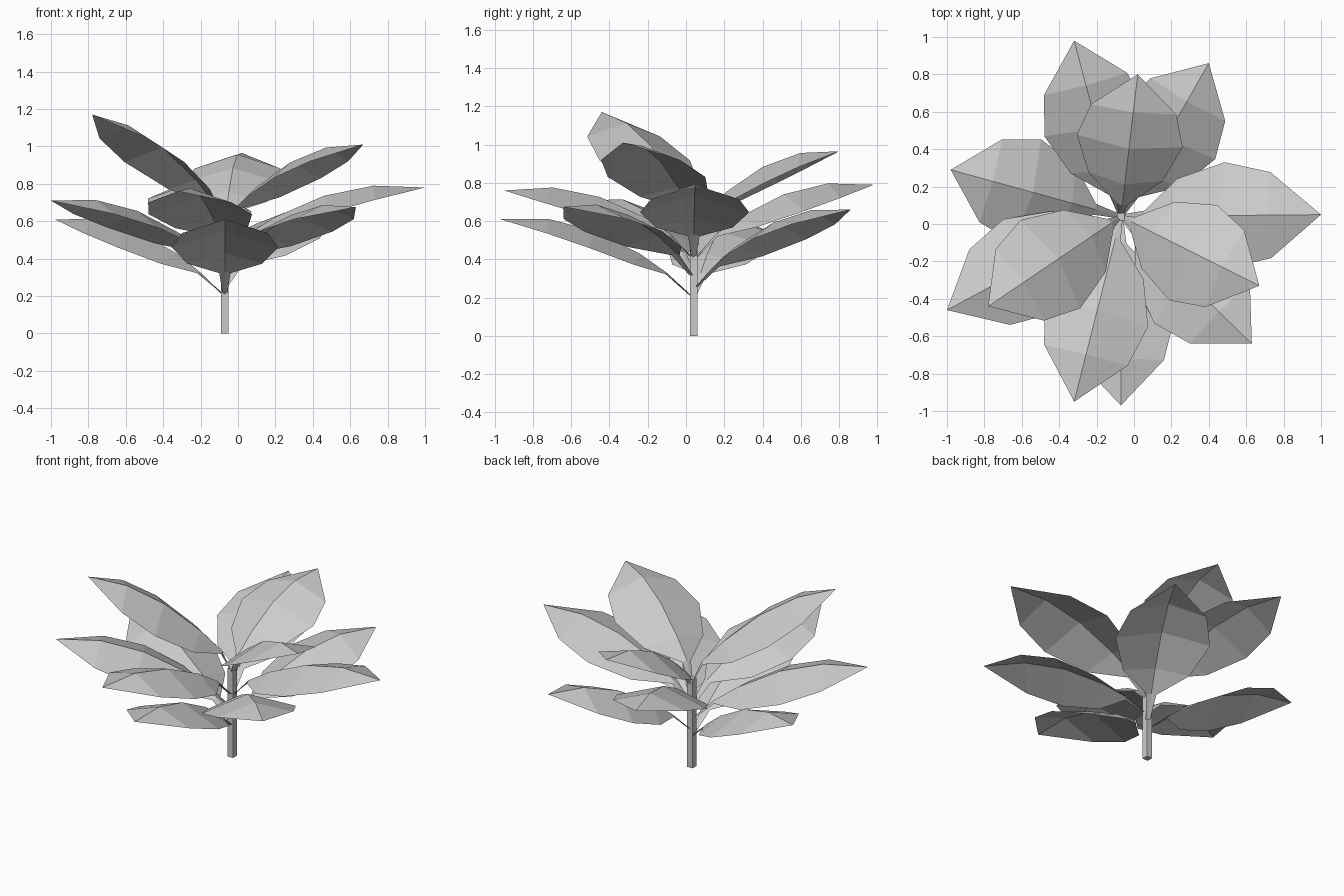
import bpy
from mathutils import Vector

if "Cube" in bpy.data.objects:
    bpy.data.objects.remove(bpy.data.objects["Cube"])

SX, SY = -0.07, 0.04          # stem axis
ROWS = [(0, .05), (.16, .2), (.43, .285), (.71, .23)]   # (position along leaf, half width)
BULGE, DROOP = 0.1, 0.33


def make(name, verts, faces):
    me = bpy.data.meshes.new(name)
    me.from_pydata(verts, [], faces)
    ob = bpy.data.objects.new(name, me)
    bpy.context.collection.objects.link(ob)
    return ob


# Leaf: folded, arched blade with a tapering ribbon stalk
def leaf(name, tip, base_r, base_z):
    d = Vector((tip[0] - SX, tip[1] - SY, 0))
    r1 = d.length
    d.normalize()
    side = Vector((-d.y, d.x, 0))
    up = Vector((0, 0, 1))
    root = Vector((SX, SY, 0))
    L, H = r1 - base_r, tip[2] - base_z

    def mid(t):
        return root + d * (base_r + L * t) + up * (base_z + H * t + BULGE * 4 * t * (1 - t))

    verts, faces = [], []
    # stalk start on the stem
    s = root + d * 0.01 + up * (base_z - 0.12)
    verts += [s + side * .012, s - up * .008, s - side * .012]
    for t, w in ROWS:
        slope = (H + BULGE * 4 * (1 - 2 * t)) / L
        n = (up - d * slope).normalized()
        c = mid(t)
        ww = .03 if t == 0 else w
        low = n * (DROOP * ww)
        verts += [c + side * ww - low, c, c - side * ww - low]
    for i in range(len(ROWS)):
        a, b = 3 * i, 3 * i + 3
        faces += [(a, a + 1, b + 1, b), (a + 1, a + 2, b + 2, b + 1)]
    verts.append(Vector(tip))
    k = len(verts) - 1
    faces += [(k - 3, k - 2, k), (k - 2, k - 1, k)]
    make(name, verts, faces)


# Stem: square post
bpy.ops.mesh.primitive_cube_add(size=1, location=(SX, SY, 0.29))
stem = bpy.context.object
stem.name = "stem"
stem.scale = (0.04, 0.04, 0.58)

# Leaves in tiers: tip, stalk reach, blade start height
tiers = {
    "lower_leaf": [((.40, .86, .66), .13, .37), ((-.98, .29, .61), .14, .33),
                   ((-.07, -.97, .61), .14, .33)],
    "middle_leaf": [((.63, -.64, .675), .13, .43), ((-1.0, -.46, .71), .13, .44),
                    ((1.0, .05, .78), .12, .53), ((-.32, .98, .79), .12, .53),
                    ((-.32, -.95, .76), .12, .53)],
    "upper_leaf": [((.02, .80, .965), .06, .65), ((.67, -.33, 1.01), .06, .67),
                   ((-.78, -.44, 1.17), .06, .69)],
}
for name, leaves in tiers.items():
    for i, (tip, r, z) in enumerate(leaves):
        leaf(f"{name}_{i + 1}", tip, r, z)
